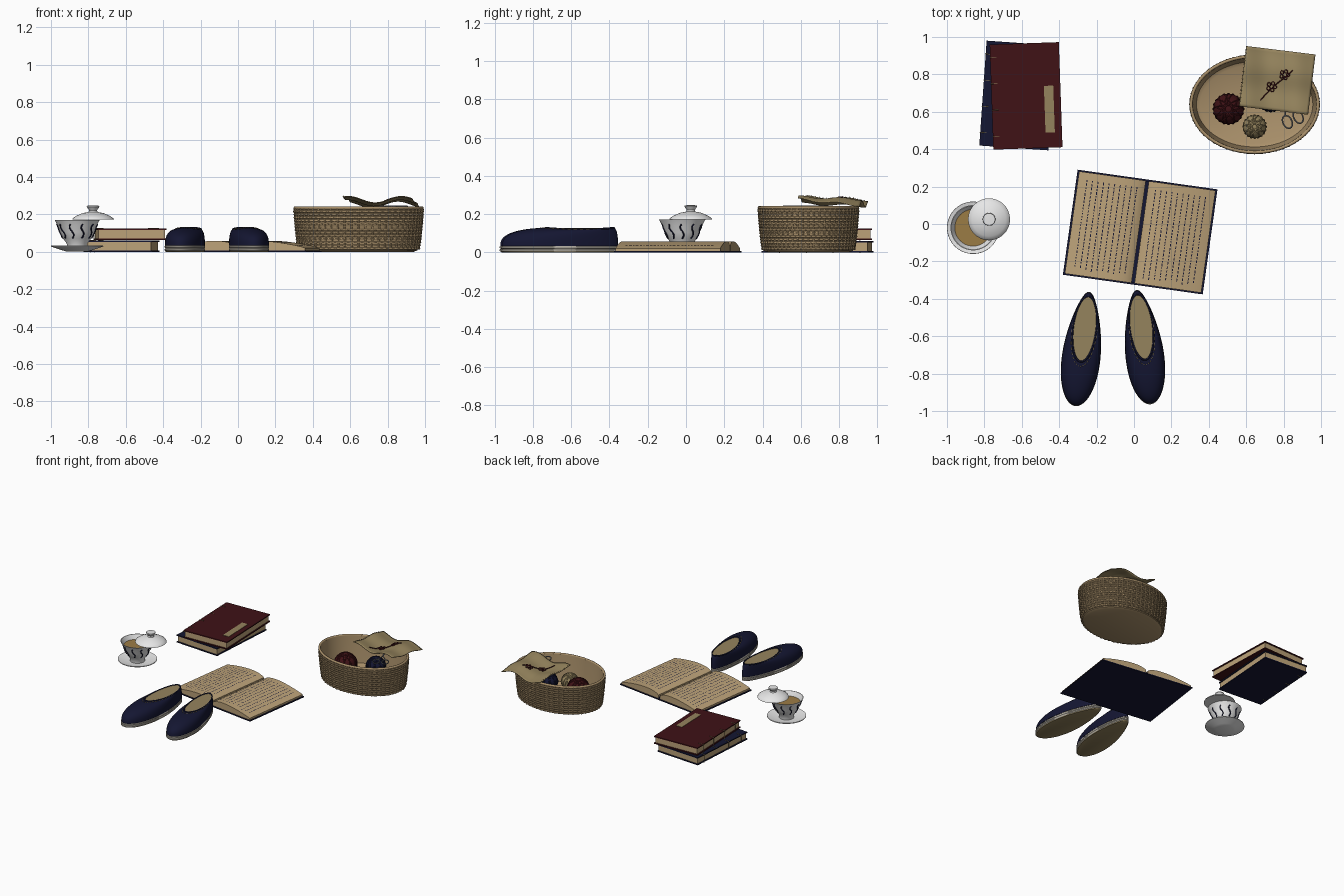
import bpy, bmesh, math, random
from math import sin, cos, pi, radians
from mathutils import Vector

random.seed(4)
if "Cube" in bpy.data.objects:
    bpy.data.objects.remove(bpy.data.objects["Cube"])


def material(name, r, g, b):
    m = bpy.data.materials.new(name)
    m.use_nodes = True
    m.diffuse_color = (r, g, b, 1)
    m.node_tree.nodes["Principled BSDF"].inputs["Base Color"].default_value = (r, g, b, 1)
    return m


NAVY = material("navy cloth", 0.007, 0.008, 0.032)
RED = material("dark red", 0.05, 0.006, 0.008)
PAPER = material("paper", 0.5, 0.36, 0.19)
WICKER = material("wicker", 0.4, 0.28, 0.145)
LINEN = material("linen", 0.3, 0.23, 0.11)
WHITE = material("porcelain", 0.8, 0.8, 0.8)
TEA = material("tea", 0.33, 0.2, 0.06)
SOLE = material("sole edge", 0.45, 0.42, 0.36)
STEEL = material("steel", 0.18, 0.19, 0.21)


def finish(obj, mat, loc=(0, 0, 0), turn=0, angle=40):
    obj.data.materials.clear()
    obj.data.materials.append(mat)
    obj.location = loc
    obj.rotation_euler.z = radians(turn)
    bpy.ops.object.select_all(action="DESELECT")
    obj.select_set(True)
    bpy.context.view_layer.objects.active = obj
    bpy.ops.object.shade_smooth_by_angle(angle=radians(angle))
    return obj


def mesh(name, verts, faces, mat, **place):
    me = bpy.data.meshes.new(name)
    me.from_pydata([tuple(v) for v in verts], [], faces)
    obj = bpy.data.objects.new(name, me)
    bpy.context.collection.objects.link(obj)
    return finish(obj, mat, **place)


def loft(name, rings, mat, closed=True, caps=True, **place):
    """Skin a list of equal point rings."""
    n = len(rings[0])
    verts = [p for r in rings for p in r]
    faces = [(i * n + j, i * n + (j + 1) % n, (i + 1) * n + (j + 1) % n, (i + 1) * n + j)
             for i in range(len(rings) - 1) for j in range(n if closed else n - 1)]
    if caps:
        faces += [tuple(reversed(range(n))), tuple(range(len(verts) - n, len(verts)))]
    return mesh(name, verts, faces, mat, **place)


def oval(rx, ry, z, n=64, cx=0, cy=0):
    return [(cx + rx * cos(2 * pi * i / n), cy + ry * sin(2 * pi * i / n), z) for i in range(n)]


def lathe(name, profile, mat, **place):
    return loft(name, [oval(r, r, z) for r, z in profile], mat, **place)


def tubes(name, paths, radius, mat, cyclic=False, sides=1, **place):
    cu = bpy.data.curves.new(name, "CURVE")
    cu.dimensions = "3D"
    cu.bevel_depth, cu.bevel_resolution, cu.use_fill_caps = radius, sides, True
    for path in paths:
        s = cu.splines.new("POLY")
        s.points.add(len(path) - 1)
        for p, co in zip(s.points, path):
            p.co = (*co, 1)
        s.use_cyclic_u = cyclic
    obj = bpy.data.objects.new(name, cu)
    bpy.context.collection.objects.link(obj)
    bpy.ops.object.select_all(action="DESELECT")
    obj.select_set(True)
    bpy.context.view_layer.objects.active = obj
    bpy.ops.object.convert(target="MESH")
    return finish(bpy.context.view_layer.objects.active, mat, angle=80, **place)


def box(name, size, mat, centre, **place):
    rings = [[(centre[0] + a * size[0] / 2, centre[1] + b * size[1] / 2, centre[2] + c * size[2] / 2)
              for a, b in ((-1, -1), (1, -1), (1, 1), (-1, 1))] for c in (-1, 1)]
    return loft(name, rings, mat, **place)


def patches(name, polys, mat, **place):
    faces, k = [], 0
    for p in polys:
        faces.append(tuple(range(k, k + len(p))))
        k += len(p)
    return mesh(name, [v for p in polys for v in p], faces, mat, **place)


# Lidded teacup on saucer
cup_at = (-0.86, -0.02, 0)
lathe("saucer", [(0.06, 0.002), (0.08, 0.008), (0.14, 0.028), (0.139, 0.033), (0.075, 0.017), (0.01, 0.016)],
      WHITE, loc=cup_at)
cup = [(0.053, 0.018), (0.056, 0.045), (0.075, 0.07), (0.092, 0.105), (0.104, 0.14), (0.121, 0.171)]
lathe("teacup", cup + [(0.117, 0.171), (0.1, 0.14), (0.088, 0.105), (0.07, 0.075), (0.03, 0.06)], WHITE, loc=cup_at)
lathe("tea_surface", [(0.096, 0.132), (0.098, 0.138)], TEA, loc=cup_at)


def cup_radius(z):
    for (r0, z0), (r1, z1) in zip(cup, cup[1:]):
        if z <= z1:
            return r0 + (r1 - r0) * (z - z0) / (z1 - z0) + 0.001


strokes = []
for k in range(10):
    heights = [0.072 + 0.075 * i / 10 for i in range(11)]
    strokes.append([(cup_radius(z) * cos(a), cup_radius(z) * sin(a), z) for i, z in enumerate(heights)
                    for a in [k * pi / 5 + 0.1 * sin(i * 0.6)]])
tubes("cup_brushwork", strokes, 0.004, NAVY, loc=cup_at)
lathe("cup_lid", [(0.1, 0.172), (0.112, 0.172), (0.108, 0.18), (0.09, 0.192), (0.055, 0.207), (0.024, 0.213),
                  (0.021, 0.222), (0.034, 0.24), (0.032, 0.246), (0.01, 0.247)], WHITE, loc=(-0.775, 0.025, 0))

# Two stacked thread-bound books
for name, cover, x, y, z, turn in (("lower", NAVY, -0.623, 0.687, 0, -4), ("upper", RED, -0.577, 0.685, 0.064, 2)):
    at = dict(loc=(x, y, z), turn=turn)
    for part, h in (("back", 0.004), ("front", 0.056)):
        box(f"{name}_book_{part}_cover", (0.37, 0.562, 0.008), cover, (0, 0, h), **at)
    box(f"{name}_book_pages", (0.355, 0.548, 0.044), PAPER, (0, 0, 0.03), **at)
    threads = [[(-0.15, v, 0.061), (-0.187, v, 0.061), (-0.187, v, -0.001), (-0.15, v, -0.001)]
               for v in (-0.21, -0.07, 0.07, 0.21)]
    tubes(f"{name}_book_binding", threads, 0.0018, LINEN, **at)
box("title_label", (0.05, 0.25, 0.003), LINEN, (0.122, -0.075, 0.061), loc=(-0.577, 0.685, 0.064), turn=2)

# Open book
book = dict(loc=(0.033, -0.043, 0), turn=-8)
box("open_book_cover", (0.755, 0.567, 0.007), NAVY, (0, 0, 0.0035), **book)
box("open_book_gutter", (0.022, 0.55, 0.012), NAVY, (0, 0, 0.01), **book)


def page_z(x):
    u = abs(x) / 0.37
    return 0.02 + 0.038 * sin(pi * min(u, 1) ** 0.62) ** 0.8 if u < 1 else 0.02


xs = [0.008 + 0.36 * i / 24 for i in range(25)]
for side, label in ((-1, "right"), (1, "left")):
    section = [(side * x, page_z(x)) for x in xs] + [(side * 0.368, 0.007), (side * 0.008, 0.007)]
    loft(f"{label}_page_block", [[(x, y, z) for x, z in section[::side]] for y in (0.276, -0.276)], PAPER, **book)

dashes = []
for side in (-1, 1):
    for col in range(10):
        x, y = side * (0.05 + 0.03 * col), 0.235
        while y > -0.235:
            length = random.uniform(0.006, 0.016)
            a, b = x - 0.0025, x + 0.0025
            dashes.append([(a, y - length, page_z(a) + 0.002), (b, y - length, page_z(b) + 0.002),
                           (b, y, page_z(b) + 0.002), (a, y, page_z(a) + 0.002)])
            y -= length + random.uniform(0.005, 0.009)
patches("page_text", dashes, NAVY, **book)

# Cloth shoes: toes toward the front, walls rise from the sole outline to the oval opening
N = 72


def outline(z, grow=1.0):
    pts = []
    for i in range(N):
        a = 2 * pi * i / N
        v = sin(a)
        half = 0.1 * (1 - 0.24 * v - 0.08 * v * v)
        pts.append((grow * half * cos(a), grow * 0.305 * v, z))
    return pts


def opening(scale, drop=0.0):
    return [(0.058 * scale * cos(a), 0.108 + 0.163 * scale * sin(a), 0.12 + 0.008 * sin(a) ** 2 - drop)
            for a in (2 * pi * i / N for i in range(N))]


def wall(s):
    """Ring on the upper, s running from sole to opening."""
    k, h = 1 - cos(s * pi / 2), sin(s * pi / 2) ** 0.75
    return [(p[0] + (q[0] - p[0]) * k, p[1] + (q[1] - p[1]) * k, 0.034 + (q[2] - 0.034) * h)
            for p, q in zip(outline(0, 1.0), opening(1.08))]


for label, x, y, turn in (("left", 0.052, -0.658, 7), ("right", -0.277, -0.668, -7)):
    at = dict(loc=(x, y, 0), turn=turn)
    loft(f"{label}_shoe_tread", [outline(0, 0.97), outline(0.004, 0.99)], LINEN, **at)
    for i in range(2):
        z = 0.004 + i * 0.015
        loft(f"{label}_shoe_sole_layer_{i + 1}", [outline(z, 0.985), outline(z + 0.003, 1.01),
             outline(z + 0.012, 1.01), outline(z + 0.015, 0.985)], SOLE, **at)
    loft(f"{label}_shoe_upper", [wall(i / 14) for i in range(15)], NAVY, caps=False, **at)
    loft(f"{label}_shoe_lining", [opening(1.08), opening(1.0, 0.004), opening(0.97, 0.04), opening(0.95, 0.075)],
         LINEN, **at)
    tubes(f"{label}_shoe_piping", [opening(1.08)], 0.005, NAVY, cyclic=True, **at)
    trim = wall(0.93)
    tubes(f"{label}_shoe_stitching", [[Vector(trim[i]) + Vector((0, 0, 0.001)), Vector(trim[i + 1]) + Vector((0, 0, 0.001))]
                                      for i in range(0, N, 2)], 0.0022, LINEN, **at)

# Oval woven basket
basket = dict(loc=(0.645, 0.64, 0))


def basket_ring(z, off=0.0, n=96, wave=0, phase=0):
    flare = 0.315 + 0.028 * min(1, max(0, z) / 0.24) ** 0.6
    pts = []
    for i in range(n):
        a = 2 * pi * i / n
        o = off + 0.003 * wave * cos(n / 4 * a + phase)
        pts.append(((flare + o) * cos(a), (flare - 0.083 + o) * sin(a), z))
    return pts


loft("basket_shell", [basket_ring(0, -0.02), basket_ring(0.008, -0.004), basket_ring(0.06), basket_ring(0.13),
                      basket_ring(0.235), basket_ring(0.235, -0.012), basket_ring(0.13, -0.012),
                      basket_ring(0.03, -0.012), basket_ring(0.02, -0.03)], WICKER, **basket)
tubes("basket_rim", [basket_ring(0.234, -0.003)], 0.009, WICKER, cyclic=True, sides=2, **basket)
tubes("basket_weave", [basket_ring(0.018 + 0.0165 * k, 0.001, 224, 1, pi * (k % 2)) for k in range(13)],
      0.0055, WICKER, cyclic=True, **basket)
stakes = [basket_ring(z, 0.002, 56) for z in (0.012, 0.06, 0.12, 0.18, 0.23)]
tubes("basket_stakes", [[r[i] for r in stakes] for i in range(56)], 0.005, WICKER, **basket)


# Yarn balls with wound strands
def yarn(name, x, y, z, r, mat):
    rings = [oval(r * sin(t), r * sin(t), r * cos(t), 32) for t in (pi * (i + 0.2) / 16.4 for i in range(17))]
    loft(name, rings[::-1], mat, loc=(x, y, z))
    strands = []
    for k in range(10):
        axis = Vector((cos(k * pi / 10), sin(k * pi / 10), 0.25 * (-1) ** k)).normalized()
        side = axis.cross(Vector((0, 0, 1))).normalized()
        up = axis.cross(side)
        strands.append([(side * cos(a) + up * sin(a)) * r for a in (2 * pi * i / 32 for i in range(32))])
    tubes(name + "_strands", strands, 0.004, mat, cyclic=True, loc=(x, y, z))


yarn("red_yarn", 0.505, 0.615, 0.115, 0.082, RED)
yarn("linen_yarn", 0.645, 0.52, 0.1, 0.062, LINEN)
yarn("navy_yarn", 0.73, 0.67, 0.135, 0.07, NAVY)

# Scissors: finger loops and blades
snips = dict(loc=(0.83, 0.6, 0.243), turn=25)
tubes("scissor_loops", [oval(0.024, 0.036, 0, 24, s * 0.032, -0.045) for s in (-1, 1)], 0.004, STEEL,
      cyclic=True, **snips)
tubes("scissor_blades", [[(s * 0.028, -0.01, 0), (0, 0.05, 0), (-s * 0.01, 0.15, 0)] for s in (-1, 1)], 0.004,
      STEEL, **snips)

# Embroidered cloth draped over the basket
cloth = dict(loc=(0.766, 0.768, 0), turn=-7)


def cloth_z(u, v):
    return 0.268 + 0.017 * cos((u - 0.1) * 22 + v * 4) - 0.045 * v + 0.006 * sin(v * 30)


def on_cloth(u, v, lift=0.004):
    return (u, v, cloth_z(u, v) + lift)


sheet = loft("cloth", [[on_cloth(-0.186 + 0.372 * i / 30, -0.162 + 0.324 * j / 20, 0) for i in range(31)]
                       for j in range(21)], LINEN, closed=False, caps=False, **cloth)
sheet.modifiers.new("thickness", "SOLIDIFY").thickness = 0.004
stem = [on_cloth(-0.075 + 0.15 * t, -0.115 + 0.185 * t + 0.008 * sin(t * 5)) for t in (i / 16 for i in range(17))]
petals = []
for u, v in ((-0.026, -0.037), (0.035, 0.035)):
    for k in range(5):
        a = 2 * pi * k / 5
        cu, cv = u + 0.018 * cos(a), v + 0.018 * sin(a)
        petals.append([on_cloth(cu + 0.009 * cos(b), cv + 0.009 * sin(b)) for b in (2 * pi * i / 10 for i in range(10))])
tubes("embroidered_branch", [stem], 0.003, RED, **cloth)
tubes("embroidered_petals", petals, 0.0028, RED, cyclic=True, **cloth)
hem = [[on_cloth(-0.19, -0.155 + 0.02 * i, 0), on_cloth(-0.182, -0.155 + 0.02 * i, 0.003)] for i in range(16)]
tubes("cloth_hem_stitches", hem, 0.002, LINEN, **cloth)
